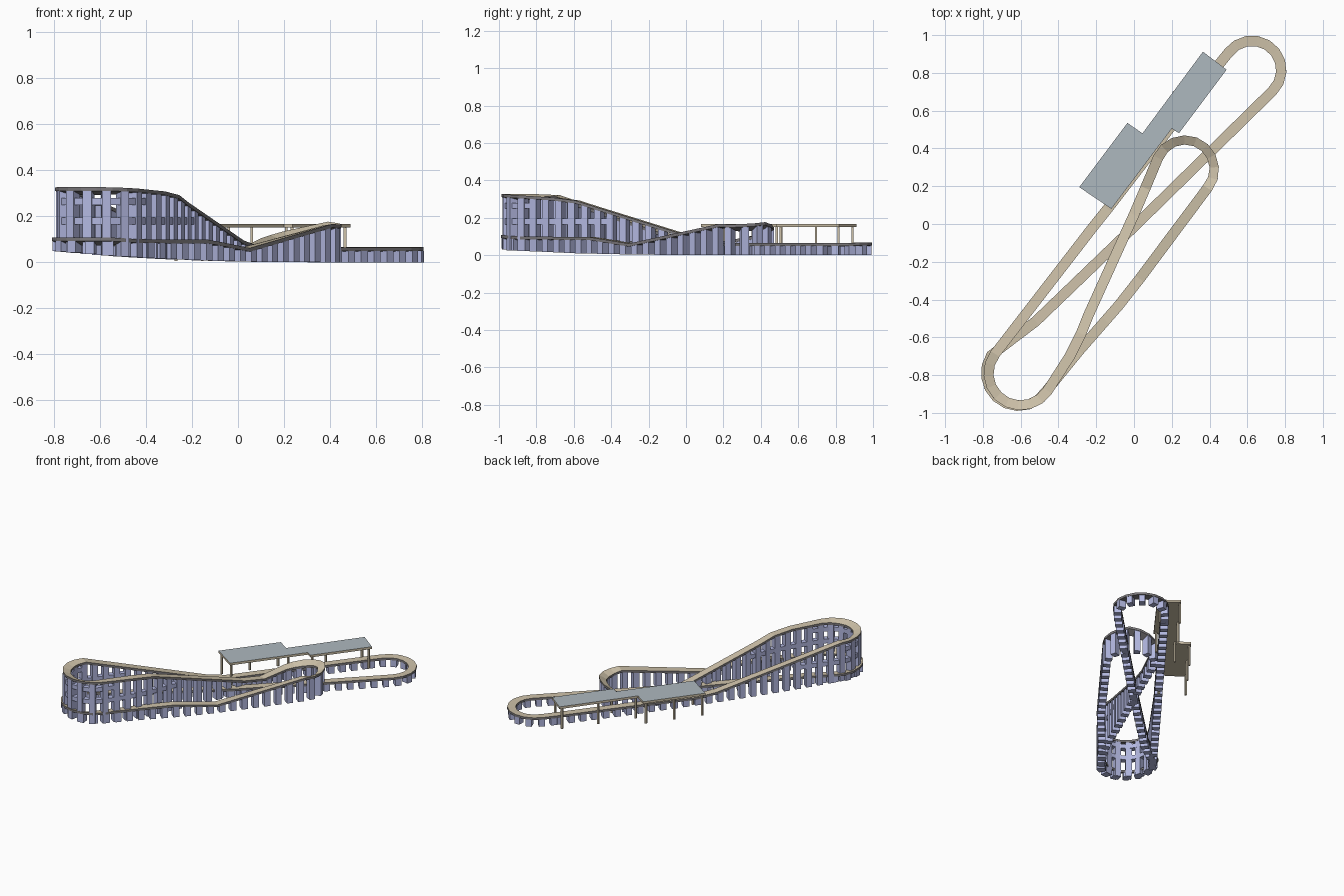
import bpy, bmesh
from math import sin, cos, radians
from mathutils import Vector

if "Cube" in bpy.data.objects:
    bpy.data.objects.remove(bpy.data.objects["Cube"])

def material(name, col):
    m = bpy.data.materials.new(name)
    m.diffuse_color = (*col, 1)
    m.use_nodes = True
    m.node_tree.nodes["Principled BSDF"].inputs["Base Color"].default_value = m.diffuse_color
    return m

TAN = material("tan_planks", (0.62, 0.54, 0.40))
DARK = material("dark_edge", (0.20, 0.19, 0.20))
BLUE = material("blue_timber", (0.45, 0.48, 0.75))
GREY = material("roof_grey", (0.42, 0.48, 0.52))

def finish(bm, name, *mats):
    bmesh.ops.recalc_face_normals(bm, faces=bm.faces)
    me = bpy.data.meshes.new(name)
    bm.to_mesh(me)
    bm.free()
    for m in mats:
        me.materials.append(m)
    ob = bpy.data.objects.new(name, me)
    bpy.context.collection.objects.link(ob)
    return ob

def prism(bm, low, high, mat=0):
    a = [bm.verts.new(p) for p in low]
    b = [bm.verts.new(p) for p in high]
    n = len(a)
    faces = [bm.faces.new(a[::-1]), bm.faces.new(b)]
    faces += [bm.faces.new((a[i], a[(i+1) % n], b[(i+1) % n], b[i])) for i in range(n)]
    for f in faces:
        f.material_index = mat

# Closed track path: (x, y, z, roll in degrees); positive roll lifts the right side
path = []
def arc(cx, cy, r, a0, a1, z0, z1, roll, n=9):
    for i in range(n + 1):
        t = i / n
        a = radians(a0 + (a1 - a0) * t)
        k = min(1, 0.3 + 3 * min(t, 1 - t))
        path.append((cx + r*cos(a), cy + r*sin(a), z0 + (z1 - z0)*t, roll * k))

path += [(0.43, 0.82, .066, 0), (-0.14, 0.08, .066, 0), (-0.22, -0.02, .085, 0)]   # station, lift
arc(-0.60, -0.79, 0.17, 143, 327, .318, .318, 18)                               # high turn
path += [(-0.34, -0.70, .308, 0), (-0.28, -0.58, .292, 0), (-0.24, -0.48, .26, 0),
         (0.0, 0.05, .095, 0), (0.06, 0.19, .072, 0)]                            # first drop
arc(0.27, 0.29, 0.155, 157, -40, .12, .145, -28)                                # banked far turn
for i in (2, 4, 6, 8):
    p = path[-i]
    path[-i] = (p[0], p[1], p[2] + .012, p[3])
path += [(0.03, -0.29, .062, 0), (-0.08, -0.43, .085, 0), (-0.15, -0.51, .098, 0),
         (-0.29, -0.67, .098, 0)]                                                # valley and hop
arc(-0.61, -0.79, 0.174, 327, 147, .098, .1, -20)                               # low turn
path += [(-0.52, -0.515, .085, 0), (0.0, -0.015, .064, 0)]                       # return run
arc(0.625, 0.815, 0.155, -46, 143, .064, .066, 3)                               # end turn

# Even out the height of the banked far turn so it crests smoothly
for i, p in enumerate(path):
    if p[1] > 0.15 and 0.1 < p[0] < 0.45 and p[3] < -5:
        crest = .165 - .25 * abs(p[0] - 0.38)
        path[i] = (p[0], p[1], max(.1, crest), p[3])

N = len(path)
P = [Vector(p[:3]) for p in path]

def side_vec(tangent, roll):
    s = Vector((tangent.y, -tangent.x, 0)).normalized()
    r = radians(roll)
    return s * cos(r) + Vector((0, 0, sin(r)))

# Track ribbon with mitred corners
HW, TH = 0.0275, 0.016
bm = bmesh.new()
rings = []
for i in range(N):
    t0 = (P[i] - P[i-1]).normalized()
    t1 = (P[(i+1) % N] - P[i]).normalized()
    s = side_vec(t0 + t1, path[i][3])
    down = Vector((0, 0, -TH))
    rings.append([bm.verts.new(q) for q in (P[i] - s*HW, P[i] + s*HW,
                                            P[i] + s*HW + down, P[i] - s*HW + down)])
for i in range(N):
    a, b = rings[i], rings[(i+1) % N]
    for k in range(4):
        f = bm.faces.new((a[k], a[(k+1) % 4], b[(k+1) % 4], b[k]))
        f.material_index = 0 if k == 0 else 1
finish(bm, "coaster_track", TAN, DARK)

# Timber supports along the path, standing on gently rising ground
def ground(x):
    return 0.05 * max(0, (0.45 - x) / 1.25) ** 2.5

STEP, d, posts = 0.078, 0.02, []
for i in range(N):
    posts.append((P[i], P[(i+1) % N], path[i][3], path[(i+1) % N][3]))
bm = bmesh.new()
tops = []
next_at, run = 0.0, 0.0
for a, b, ra, rb in posts:
    L = (b - a).length
    while next_at < run + L:
        f = (next_at - run) / L
        c = a.lerp(b, f) - Vector((0, 0, TH))
        t = (b - a).normalized()
        s = side_vec(t, ra + (rb - ra) * f)
        hi = [c + t*u*d + s*v*0.025 for u, v in ((-1, -1), (1, -1), (1, 1), (-1, 1))]
        g = ground(c.x)
        lo = [Vector((q.x, q.y, g)) for q in hi]
        prism(bm, lo, hi)
        tops.append(c)
        next_at += STEP
    run += L
finish(bm, "track_supports", BLUE)

# Horizontal braces between the tall supports
bm = bmesh.new()
for p, q in zip(tops, tops[1:]):
    for z, need in ((.18, .215), (.265, .295)):
        if min(p.z, q.z) > need:
            u = Vector((q.x - p.x, q.y - p.y, 0)).normalized()
            s = Vector((u.y, -u.x, 0)) * 0.02
            ring = [Vector((e.x, e.y, 0)) + k*s for e, k in ((p, -1), (q, -1), (q, 1), (p, 1))]
            prism(bm, [v + Vector((0, 0, z - .015)) for v in ring],
                  [v + Vector((0, 0, z + .015)) for v in ring])
finish(bm, "support_braces", BLUE)

# Station canopy: stepped slab with a grey top
outline = [(.365, .912), (.49, .817), (.238, .481), (.2, .505),
           (-.12, .08), (-.29, .195), (-.035, .535), (.045, .48)]
bm = bmesh.new()
prism(bm, [(x, y, .151) for x, y in outline], [(x, y, .167) for x, y in outline])
bm.normal_update()
for f in bm.faces:
    f.material_index = 1 if abs(f.normal.z) > .9 and f.calc_center_median().z > .16 else 0
finish(bm, "station_roof", TAN, GREY)

# Canopy posts
bm = bmesh.new()
for x, y in ((.36, .89), (.465, .815), (.21, .695), (.235, .505), (.06, .485),
             (-.04, .51), (-.27, .20), (-.125, .10), (-.155, .355)):
    r = 0.006
    sq = [(x-r, y-r), (x+r, y-r), (x+r, y+r), (x-r, y+r)]
    prism(bm, [(*p, .005) for p in sq], [(*p, .152) for p in sq])
finish(bm, "station_posts", TAN)
